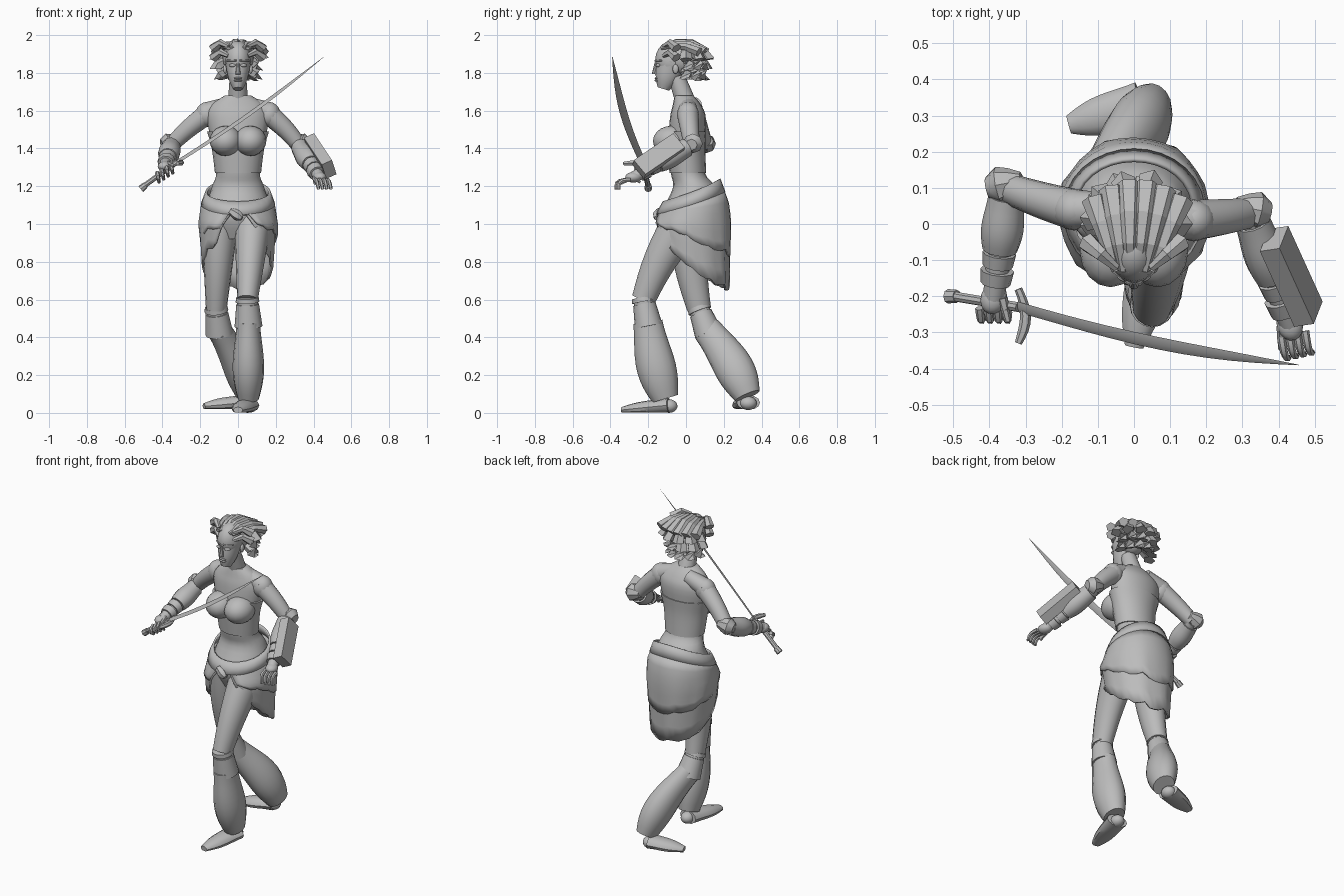
import bpy, bmesh, math, random
from mathutils import Vector, Matrix

if "Cube" in bpy.data.objects:
    bpy.data.objects.remove(bpy.data.objects["Cube"], do_unlink=True)
random.seed(4)
X, Y, Z = Vector((1, 0, 0)), Vector((0, 1, 0)), Vector((0, 0, 1))
NONE = Vector()

grey = bpy.data.materials.new("plain_grey")
grey.use_nodes = True
grey.diffuse_color = (.5, .5, .5, 1)
grey.node_tree.nodes["Principled BSDF"].inputs["Base Color"].default_value = grey.diffuse_color


def finish(name, bm, smooth=True):
    bmesh.ops.recalc_face_normals(bm, faces=bm.faces)
    mesh = bpy.data.meshes.new(name)
    bm.to_mesh(mesh)
    bm.free()
    mesh.materials.append(grey)
    part = bpy.data.objects.new(name, mesh)
    bpy.context.collection.objects.link(part)
    if smooth:
        bpy.ops.object.select_all(action='DESELECT')
        part.select_set(True)
        bpy.context.view_layer.objects.active = part
        bpy.ops.object.shade_smooth_by_angle(angle=math.radians(40))
    return part


def skin(name, rings, sides, smooth=True):
    """Join rings of points into a closed tube."""
    bm = bmesh.new()
    loops = [[bm.verts.new(point) for point in ring] for ring in rings]
    for low, high in zip(loops, loops[1:]):
        for k in range(sides):
            n = (k + 1) % sides
            bm.faces.new((low[k], low[n], high[n], high[k]))
    bm.faces.new(loops[0])
    bm.faces.new(loops[-1])
    return finish(name, bm, smooth)


def oval(center, u, v, sides):
    angles = [math.tau * k / sides for k in range(sides)]
    return [center + u * math.cos(a) + v * math.sin(a) for a in angles]


def limb(name, start, end, r_start, r_end, bulge=0, bow=NONE, flat=1, sides=12, steps=8,
         ref=X, floor=0, smooth=True):
    """Tapered tube that may bow sideways, swell past its middle and be flattened."""
    start, end, bow = Vector(start), Vector(end), Vector(bow)
    rings = []
    for i in range(steps + 1):
        t = i / steps
        along = (end - start + bow * math.pi * math.cos(math.pi * t)).normalized()
        u = (ref - along * ref.dot(along)).normalized()
        r = r_start + (r_end - r_start) * t + bulge * math.sin(math.pi * t ** 1.4)
        center = start.lerp(end, t) + bow * math.sin(math.pi * t)
        ring = oval(center, u * r, along.cross(u) * r * flat, sides)
        for point in ring:
            point.z = max(point.z, floor)
        rings.append(ring)
    return skin(name, rings, sides, smooth)


def stack(name, rows, sides=20, steps=4, grow=0):
    """Smooth body of level ovals given as height, depth position, half width, half depth."""
    rings = []
    for i in range(len(rows) - 1):
        before, a, b, after = rows[max(i - 1, 0)], rows[i], rows[i + 1], rows[min(i + 2, len(rows) - 1)]
        for s in range(steps + 1):
            t = s / steps
            z, y, w, d = (q + t / 2 * (r - p + t * (2 * p - 5 * q + 4 * r - e + t * (3 * (q - r) + e - p)))
                          for p, q, r, e in zip(before, a, b, after))
            if s or not i:
                rings.append(oval(Vector((0, y, z)), X * (w + grow), Y * (d + grow), sides))
    return skin(name, rings, sides)


def ball(name, center, size, turn=0):
    bm = bmesh.new()
    place = Matrix.Translation(center) @ Matrix.Rotation(turn, 4, 'Z') @ Matrix.Diagonal((*size, 1))
    bmesh.ops.create_uvsphere(bm, u_segments=16, v_segments=10, radius=1, matrix=place)
    return finish(name, bm)


HIPS = [(1.22, .06, .145, .12), (1.1, .05, .19, .175), (1, .03, .205, .205), (.6, .045, .17, .185)]


def wrap(name, top, bottom, gap_top, gap_hem, grow=0, ragged=0, columns=28, levels=6):
    """Cloth around the hips, with a front gap and edges ruled by how far forward they face."""
    bm, grid = bmesh.new(), []
    for i in range(columns + 1):
        column, jag = [], random.uniform(-ragged, ragged)
        for j in range(levels + 1):
            f = j / levels
            gap = gap_top + (gap_hem - gap_top) * f
            a = gap + (math.tau - 2 * gap) * i / columns
            c = math.cos(a)
            z = top(c) + (bottom(c) + jag - top(c)) * f
            high, low = next(((p, q) for p, q in zip(HIPS, HIPS[1:]) if z >= q[0]), HIPS[-2:])
            mix = (z - low[0]) / (high[0] - low[0])
            y, w, d = (q + (p - q) * mix for p, q in zip(high[1:], low[1:]))
            g = grow + jag * f / 2
            column.append(bm.verts.new((math.sin(a) * (w + g), y - c * (d + g), z)))
        grid.append(column)
    for a, b in zip(grid, grid[1:]):
        for j in range(levels):
            bm.faces.new((a[j], b[j], b[j + 1], a[j + 1]))
    bmesh.ops.remove_doubles(bm, verts=bm.verts, dist=.001)
    thick = finish(name, bm).modifiers.new("thickness", 'SOLIDIFY')
    thick.thickness = .012


# Torso, bodice and neck
TORSO = [(.92, .04, .13, .11), (1.05, .035, .175, .16), (1.19, .045, .14, .115), (1.27, .01, .115, .09),
         (1.4, 0, .132, .095), (1.56, .01, .165, .095), (1.63, .005, .14, .075), (1.68, -.01, .07, .05)]
stack("torso", TORSO)
stack("bodice", [*TORSO[3:5], (1.49, 0, .157, .1)], grow=.007)
limb("neck", (0, 0, 1.64), (0, -.05, 1.78), .054, .044)

# Head and face
ball("skull", (0, -.07, 1.87), (.07, .093, .1))
limb("jaw", (0, -.075, 1.86), (0, -.12, 1.715), .069, .026, .008, flat=1.2, sides=16)
limb("nose", (0, -.16, 1.855), (0, -.167, 1.793), .006, .014, sides=8)
for name, z in (("upper_lip", 1.772), ("lower_lip", 1.76)):
    ball(name, (0, -.152, z), (.022, .014, .007))
for s, side in ((-1, "right"), (1, "left")):
    ball(side + "_eye", (s * .03, -.149, 1.84), (.018, .01, .009), s * .4)
    limb(side + "_brow", (s * .01, -.163, 1.865), (s * .058, -.13, 1.865), .006, .005, sides=6, ref=Z)
    ball(side + "_ear", (s * .068, -.055, 1.82), (.01, .016, .025))
    ball(side + "_bust", (s * .065, -.075, 1.44), (.085, .1, .08))

# Thick locks swept back from the hairline
ball("hair_cap", (0, -.015, 1.88), (.082, .085, .095))
for i in range(6):
    k = i / 2.5 - 1
    rise = random.uniform(.045, .065) - .03 * k * k
    limb("top_lock", (.05 * k, -.13, 1.93), (.12 * k + .01, .11 - .04 * k * k, 1.91), .012, .036,
         bow=Z * rise, flat=.75, sides=6, steps=3, smooth=False)
for row in range(3):
    z = 1.92 - .05 * row
    for i in range(6):
        a = math.pi * (i + row % 2 / 4) / 5.2
        out = Vector((math.cos(a), math.sin(a), 0))
        reach = random.uniform(.11, .13) - .012 * row
        limb("back_lock", out * .05 + Z * z, out * reach + Z * (z - .05), .024, .036,
             bow=out * .02, sides=5, steps=2, ref=Z, smooth=False)
for s in (-1, 1):
    for z in (1.94, 1.89):
        limb("side_lock", (s * .05, -.12, z), (s * .13, -.05, z - .01), .012, .028,
             bow=Z * .025, sides=6, steps=2, ref=Z, smooth=False)

# Arms with bracers, straps, elbow guards and hands: joints, then finger spread, reach and curl
ARMS = {"right": [(-.165, .04, 1.58), (-.35, .1, 1.42), (-.38, -.14, 1.33),
                  (.024, 0, .016), (.01, -.01, -.05), (0, -.03, 0)],
        "left": [(.165, .01, 1.58), (.32, .03, 1.42), (.41, -.22, 1.28),
                 (.022, .005, 0), (.02, -.06, -.05), (0, -.02, .015)]}
for side, values in ARMS.items():
    shoulder, elbow, wrist, spread, reach, curl = (Vector(v) for v in values)
    s = 1 if side == "left" else -1
    fore = wrist - elbow
    ahead = fore.normalized()
    palm = wrist + ahead * .07
    ball(side + "_shoulder", shoulder, (.06, .058, .066))
    limb(side + "_collar", shoulder - X * s * .12 + Z * .05, shoulder + Z * .01, .045, .055)
    limb(side + "_upper_arm", shoulder, elbow, .057, .042, bow=X * s * .01)
    limb(side + "_forearm", elbow, palm, .042, .03)
    limb(side + "_bracer", elbow + fore * .1, elbow + fore * .72, .05, .048, .01)
    for f in (.75, .95):
        limb(side + "_wrist_strap", elbow + fore * f, elbow + fore * (f + .15), .047, .042, sides=10, steps=1)
    limb(side + "_elbow_guard", elbow + X * s * -.04 + (Y + Z) * .02, elbow + X * s * .055, .025, .03, .025,
         sides=8, steps=3, ref=Y)
    ball(side + "_palm", palm, (.036, .045, .028), s * .3)
    for i in range(4):
        base = palm + spread * (i - 1.5) + ahead * .03
        limb(side + "_finger", base, base + reach, .012, .009, bow=curl, sides=6, steps=5)
    limb(side + "_thumb", palm - spread * s, palm - spread * 2 * s + ahead * .07, .015, .009, sides=6)

# Curved sword
GUARD = Vector((-.32, -.23, 1.33))
limb("sword_grip", (-.5, -.2, 1.2), GUARD, .014, .014, sides=8)
limb("sword_pommel", (-.515, -.2, 1.185), (-.49, -.2, 1.205), .02, .018, sides=8, steps=1)
limb("sword_guard", GUARD + Y * .05, GUARD - Y * .1 - Z * .01, .011, .01, .005, bow=X * .02, sides=6)
limb("sword_blade", GUARD, (.455, -.39, 1.885), .018, .001, .012, bow=(0, -.02, -.02), flat=.25, sides=4,
     steps=12, ref=Y + Z * .7)

# Box strapped along the left forearm
along = Vector((.1, -.22, -.15)).normalized()
outward = Vector((.85, .15, .4))
outward = (outward - along * outward.dot(along)).normalized()
frame = Matrix((along * .27, outward * .06, along.cross(outward) * .1)).transposed().to_4x4()
bm = bmesh.new()
bmesh.ops.create_cube(bm, size=1, matrix=Matrix.Translation((.435, -.145, 1.36)) @ frame)
finish("forearm_box", bm, False)

# Belt, ragged open skirt, shorter outer layer and front knot
wrap("belt", lambda c: 1.18 - .06 * c, lambda c: 1.11 - .06 * c, 0, 0, .01, levels=2)
wrap("skirt", lambda c: 1.13 - .05 * c, lambda c: .76 + .15 * c + .05 * c * c, .1, .65, ragged=.015)
wrap("skirt_overlay", lambda c: 1.12 - .05 * c, lambda c: .92 + .08 * c, .2, .5, .008, .015)
limb("belt_knot", (-.04, -.14, 1.07), (.02, -.155, 1.03), .02, .015, .01, sides=6, ref=Z)

# Legs: hip, knee, trouser top, ankle, heel, toe, and the bow of the lower leg
LEGS = {"left": [(.08, 0, 1.03), (.05, -.225, .6), (.055, -.2, .47), (.055, -.11, .075),
                 (.05, -.09, .04), (0, -.34, .015), (0, -.01, 0)],
        "right": [(-.095, .02, 1.03), (-.115, .07, .55), (-.1, .115, .43), (.05, .325, .09),
                  (.02, .33, .055), (-.18, .275, .035), (.02, .02, 0)]}
for side, values in LEGS.items():
    hip, knee, cuff, ankle, heel, toe, bow = (Vector(v) for v in values)
    down = (cuff - knee).normalized() * .012
    limb(side + "_thigh", hip, knee, .1, .055, bow=Y * -.02, flat=1.15, sides=16)
    limb(side + "_knee", knee, cuff, .055, .055)
    limb(side + "_knee_ring", knee - down, knee + down, .06, .063, sides=16, steps=1)
    limb(side + "_knee_cuff", knee + down * 2, cuff + down, .06, .074, sides=16, steps=3)
    limb(side + "_trouser", cuff - down, ankle, .062, .056, .025, bow=bow, flat=1.25, sides=16, steps=10)
    ball(side + "_heel", heel - Z * .004, (.04, .045, .036))
    limb(side + "_foot", heel, toe, .04, .016, .008, flat=1.6, ref=Z, floor=toe.z - .014)
